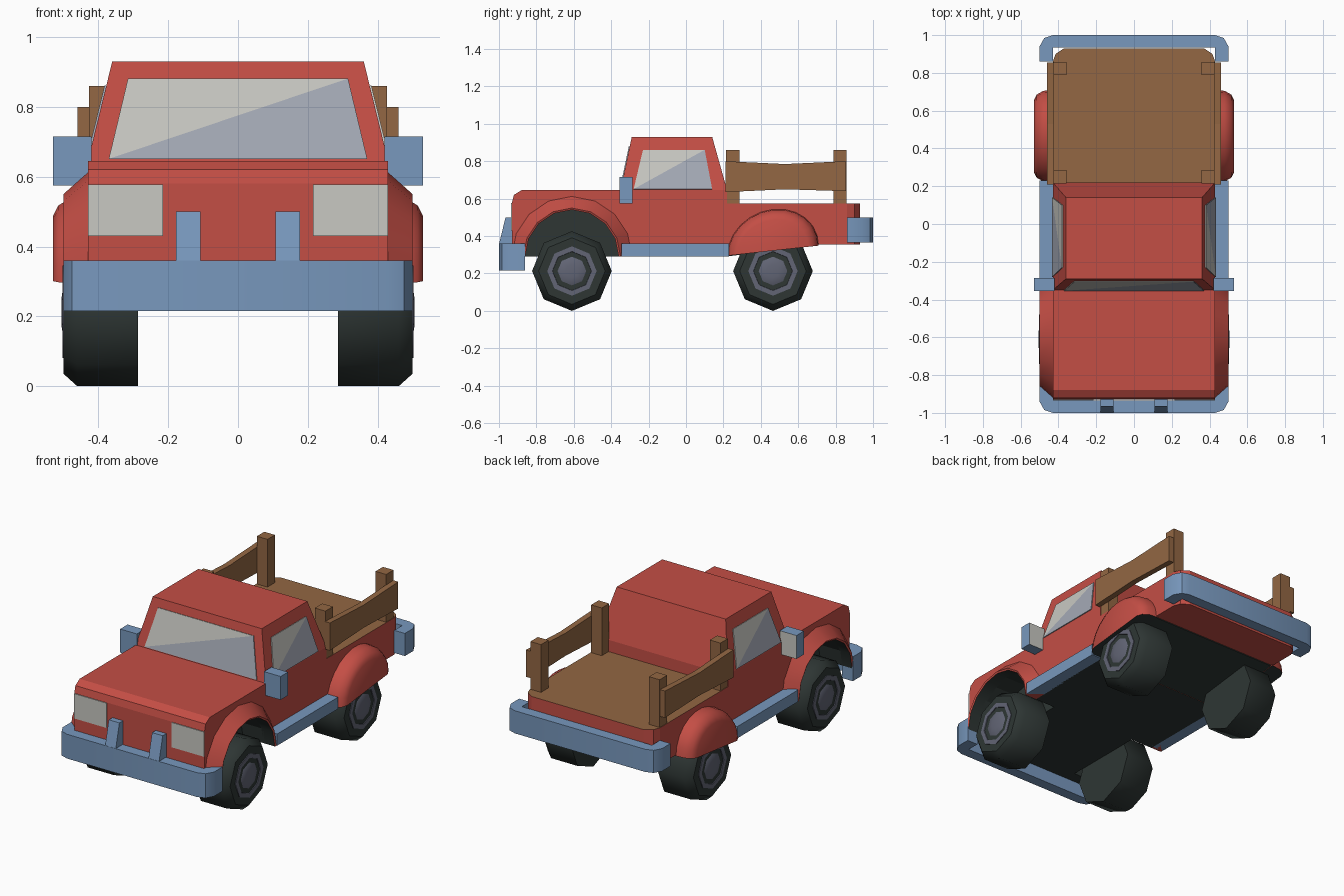
import bpy, bmesh, math
from mathutils import Vector

if "Cube" in bpy.data.objects:
    bpy.data.objects.remove(bpy.data.objects["Cube"])


def material(name, rgb):
    m = bpy.data.materials.new(name)
    lin = [((c / 255 + 0.055) / 1.055) ** 2.4 for c in rgb]
    m.diffuse_color = (*lin, 1)
    m.use_nodes = True
    m.node_tree.nodes["Principled BSDF"].inputs["Base Color"].default_value = m.diffuse_color
    return m


RED = material("red paint", (196, 78, 69))
BLUE = material("blue trim", (120, 152, 189))
WOOD = material("wood", (147, 103, 67))
DARK = material("dark rubber", (46, 54, 52))
RIM = material("rim grey", (98, 101, 117))
PALE = material("pale glass", (200, 200, 194))
GLASS = material("shaded glass", (164, 169, 181))


def paint(me, mats, rule):
    for m in mats:
        me.materials.append(m)
    if rule:
        for p in me.polygons:
            p.material_index = rule(p.center, p.normal)


def loft(name, rings, mats, rule=None, smooth=0, side=1):
    """Closed skin through equal-length rings; side=-1 mirrors it in x."""
    bm = bmesh.new()
    vs = [[bm.verts.new((x * side, y, z)) for x, y, z in r] for r in rings]
    n = len(rings[0])
    for a, b in zip(vs, vs[1:]):
        for i in range(n):
            j = (i + 1) % n
            bm.faces.new((a[i], a[j], b[j], b[i]))
    bm.faces.new(vs[0])
    bm.faces.new(vs[-1])
    bmesh.ops.recalc_face_normals(bm, faces=bm.faces)
    me = bpy.data.meshes.new(name)
    bm.to_mesh(me)
    bm.free()
    paint(me, mats, rule)
    if smooth:
        me.polygons.foreach_set("use_smooth", [True] * len(me.polygons))
        me.set_sharp_from_angle(angle=math.radians(smooth))
    ob = bpy.data.objects.new(name, me)
    bpy.context.scene.collection.objects.link(ob)
    return ob


def prism_x(name, prof, x0, x1, mats, **kw):
    return loft(name, [[(x, y, z) for y, z in prof] for x in (x0, x1)], mats, **kw)


def prism_z(name, prof, z0, z1, mats, **kw):
    return loft(name, [[(x, y, z) for x, y in prof] for z in (z0, z1)], mats, **kw)


def box(name, x0, x1, y0, y1, z0, z1, mats, **kw):
    return prism_x(name, [(y0, z0), (y1, z0), (y1, z1), (y0, z1)], x0, x1, mats, **kw)


def ring(x, r, cy, cz, n):
    return [(x, cy + r * math.cos(2 * math.pi * i / n),
             cz + r * math.sin(2 * math.pi * i / n)) for i in range(n)]


FY, RY, WELL_Z = -0.61, 0.465, 0.29

# Hood and lower body, with the front wheel wells cut out
body = prism_x("lower_body", [(-0.93, 0.29), (-0.93, 0.58), (-0.92, 0.62), (-0.88, 0.645),
                              (0.22, 0.645), (0.22, 0.29)], -0.43, 0.43, [RED])
for s in (1, -1):
    cutter = loft("well_cutter", [ring(x, 0.25, FY, WELL_Z, 16) for x in (0.285, 0.6)],
                  [RED], side=s)
    cutter.hide_render = True
    mod = body.modifiers.new("well", 'BOOLEAN')
    mod.operation, mod.solver, mod.object = 'DIFFERENCE', 'EXACT', cutter
dg = bpy.context.evaluated_depsgraph_get()
cut_mesh = bpy.data.meshes.new_from_object(body.evaluated_get(dg))
body.modifiers.clear()
body.data = cut_mesh
for ob in [o for o in bpy.data.objects if o.name.startswith("well_cutter")]:
    bpy.data.objects.remove(ob)


def well_rule(c, n):
    in_well = (0.27 < abs(c.x) < 0.425 and
               math.hypot(c.y - FY, c.z - WELL_Z) < 0.27 and c.z < 0.6)
    return 1 if in_well or n.z < -0.5 else 0


cut_mesh.materials.clear()
paint(cut_mesh, [RED, DARK], well_rule)

# Cab
def rect(hx, y0, y1, z):
    return [(-hx, y0, z), (hx, y0, z), (hx, y1, z), (-hx, y1, z)]


loft("cab", [rect(0.43, -0.35, 0.22, 0.645), rect(0.36, -0.29, 0.14, 0.93)], [RED])


# Windows: two thin triangles each, pale above and shaded below the diagonal
def window(name, bl, br, tr, tl, normal):
    off = Vector(normal).normalized() * 0.005
    for part, tri, mat in (("pale", (bl, tr, tl), PALE), ("shaded", (bl, br, tr), GLASS)):
        a = [Vector(p) - off * 0.4 for p in tri]
        loft(f"{name}_{part}", [a, [p + off * 1.4 for p in a]], [mat])


def wy(z):   # windscreen plane
    return -0.35 + 0.06 * (z - 0.645) / 0.285


def wx(z):   # side window plane
    return 0.43 - 0.07 * (z - 0.645) / 0.285


window("windscreen", (-0.37, wy(0.65), 0.65), (0.37, wy(0.65), 0.65),
       (0.315, wy(0.88), 0.88), (-0.315, wy(0.88), 0.88), (0, -0.285, 0.06))
lo, hi = 0.65, 0.86
window("right_window", (wx(lo), -0.28, lo), (wx(lo), 0.14, lo),
       (wx(hi), 0.10, hi), (wx(hi), -0.23, hi), (0.285, 0, 0.07))
window("left_window", (-wx(lo), 0.14, lo), (-wx(lo), -0.28, lo),
       (-wx(hi), -0.23, hi), (-wx(hi), 0.10, hi), (-0.285, 0, 0.07))

# Load bed with wooden floor, and the dark underbody
prism_z("load_bed", [(-0.43, 0.22), (0.43, 0.22), (0.43, 0.86), (0.415, 0.9), (0.37, 0.93),
                     (-0.37, 0.93), (-0.415, 0.9), (-0.43, 0.86)], 0.355, 0.575,
        [RED, WOOD], rule=lambda c, n: int(n.z > 0.9))
prism_x("underbody", [(0.21, 0.29), (0.70, 0.35), (0.70, 0.37), (0.21, 0.37)],
        -0.428, 0.428, [DARK])

# Bumpers
for name, s, z0, z1 in (("front_bumper", -1, 0.215, 0.36), ("rear_bumper", 1, 0.365, 0.50)):
    half = [(0.43, 0.935), (0.43, 0.86), (0.5, 0.86), (0.5, 0.94), (0.475, 0.985), (0.43, 1.0)]
    prof = half + [(-x, y) for x, y in reversed(half)]
    prism_z(name, [(x, y * s) for x, y in prof], z0, z1, [BLUE], smooth=40)


def fender_rule(c, n):   # inner face of the arch is dark
    return int(n.y * (c.y - FY) + n.z * (c.z - WELL_Z) < -0.1 and abs(n.x) < 0.7)


def rear_arc(x, r, h):   # half disc on a sloping base line
    pts = []
    for i in range(13):
        a = math.pi * i / 12
        y = RY + r * math.cos(a)
        pts.append((x, y, 0.295 + 0.11 * (y - 0.22) + h * math.sin(a)))
    return pts


for s, tag in ((1, "right"), (-1, "left")):
    # Front fender: bevelled arch swept around the wheel well
    section = [(0.42, 0.322), (0.43, 0.322), (0.50, 0.26), (0.495, 0.25), (0.42, 0.25)]
    loft(f"{tag}_front_fender",
         [[(x, FY + r * math.cos(math.pi * i / 8), WELL_Z + r * math.sin(math.pi * i / 8))
           for x, r in section] for i in range(9)],
         [RED, DARK], rule=fender_rule, smooth=35, side=s)
    # Rear fender: closed rounded bulge
    loft(f"{tag}_rear_fender",
         [rear_arc(x, r, h) for x, r, h in ((0.42, 0.245, 0.222), (0.48, 0.24, 0.217),
                                            (0.515, 0.22, 0.195), (0.53, 0.19, 0.165))],
         [RED, DARK], rule=lambda c, n: int(n.z < -0.9), smooth=50, side=s)
    # Sill, mirror, headlight and bumper guard
    box(f"{tag}_sill", 0.42, 0.50, -0.345, 0.23, 0.29, 0.36, [BLUE], side=s)
    box(f"{tag}_mirror", 0.42, 0.53, -0.355, -0.285, 0.575, 0.715, [BLUE, PALE],
        rule=lambda c, n: int(n.y > 0.9), side=s)
    box(f"{tag}_headlight", 0.215, 0.43, -0.935, -0.928, 0.43, 0.578, [PALE], side=s)
    prism_x(f"{tag}_bumper_guard", [(-1, 0.355), (-0.965, 0.50), (-0.925, 0.50), (-0.925, 0.355)],
            0.108, 0.178, [BLUE], side=s)
    # Side rail: two posts and a slightly warped board
    for pos, y in (("front", 0.215), ("rear", 0.788)):
        box(f"{tag}_{pos}_post", 0.357, 0.427, y, y + 0.07, 0.57, 0.86, [WOOD], side=s)
    loft(f"{tag}_rail_board",
         [[(0.425, y, a), (0.46, y, a), (0.46, y, b), (0.425, y, b)]
          for y, a, b in ((0.21, 0.635, 0.80), (0.53, 0.65, 0.785), (0.855, 0.64, 0.80))],
         [WOOD], side=s)
    # Wheels: octagonal tyre, rim face and domed hub
    for pos, y in (("front", FY), ("rear", RY)):
        z = 0.213
        loft(f"{tag}_{pos}_tyre", [ring(x, r, y, z, 8) for x, r in
                                   ((0.287, 0.213), (0.46, 0.213), (0.499, 0.178))],
             [DARK], smooth=46, side=s)
        loft(f"{tag}_{pos}_rim", [ring(x, r, y, z, 8) for x, r in
                                  ((0.47, 0.132), (0.503, 0.132), (0.503, 0.105), (0.485, 0.1),
                                   (0.50, 0.075), (0.506, 0.035))],
             [RIM], smooth=46, side=s)
